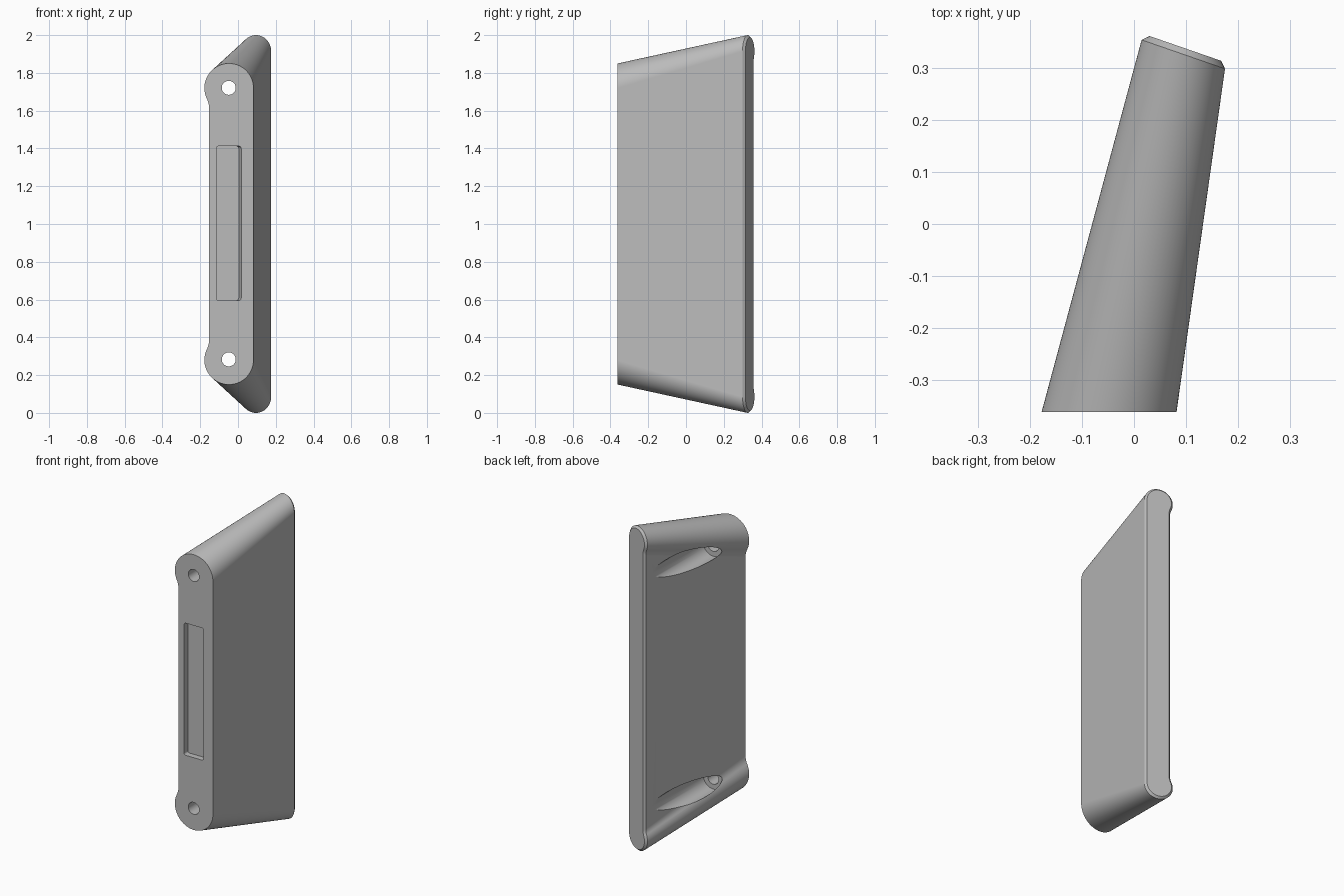
import bpy, bmesh, math
from mathutils import Vector

if "Cube" in bpy.data.objects:
    bpy.data.objects.remove(bpy.data.objects["Cube"])

grey = bpy.data.materials.new("plain_grey")
grey.use_nodes = True
colour = (0.5, 0.5, 0.5, 1)
grey.diffuse_color = colour
grey.node_tree.nodes["Principled BSDF"].inputs["Base Color"].default_value = colour


def make_object(name, bm):
    bmesh.ops.recalc_face_normals(bm, faces=bm.faces)
    mesh = bpy.data.meshes.new(name)
    bm.to_mesh(mesh)
    bm.free()
    mesh.materials.append(grey)
    obj = bpy.data.objects.new(name, mesh)
    bpy.context.collection.objects.link(obj)
    return obj


def arc(cx, cz, radius, start, end, steps):
    angles = [math.radians(start + (end - start) * i / steps) for i in range(steps + 1)]
    return [(cx + radius * math.cos(a), cz + radius * math.sin(a)) for a in angles]


# Upper half of the outline: round end, then a concave neck into the flat side
BULB = 206.2
half = arc(0, 0, 1, 0, BULB, 40) + arc(-1.67, -0.82, 0.86, BULB - 180, 0, 8)[1:]


def section(bm, centre, across, radius, half_height):
    upper = [(u * radius, half_height + w * radius) for u, w in half]
    outline = upper + [(u, -w) for u, w in reversed(upper)]
    return [bm.verts.new(centre + across * u + Vector((0, 0, 1 + w))) for u, w in outline]


# Body lofted from the upright front to the taller, slanted back with a chamfer
bm = bmesh.new()
slant = Vector((0.945, -0.327, 0))
outward = Vector((0.327, 0.945, 0))
back = Vector((0.095, 0.327, 0))
rings = [
    section(bm, Vector((-0.048, -0.362, 0)), Vector((1, 0, 0)), 0.13, 0.72),
    section(bm, back, slant, 0.085, 0.915),
    section(bm, back + outward * 0.012, slant, 0.073, 0.915),
]
for a, b in zip(rings, rings[1:]):
    for i in range(len(a)):
        j = (i + 1) % len(a)
        bm.faces.new((a[i], a[j], b[j], b[i]))
bm.faces.new(rings[0])
bm.faces.new(rings[-1])
body = make_object("wedge_body", bm)


def cut(cutter):
    mod = body.modifiers.new("cut", "BOOLEAN")
    mod.operation = "DIFFERENCE"
    mod.solver = "EXACT"
    mod.object = cutter
    bpy.context.view_layer.objects.active = body
    bpy.ops.object.modifier_apply(modifier=mod.name)
    bpy.data.objects.remove(cutter)


def bore(name, z, radius, y0, y1):
    bm = bmesh.new()
    bmesh.ops.create_cone(bm, cap_ends=True, segments=48, radius1=radius,
                          radius2=radius, depth=y1 - y0)
    obj = make_object(name, bm)
    for v in obj.data.vertices:
        x, y, h = v.co
        v.co = (x - 0.049, h + (y0 + y1) / 2, z - y)
    return obj


# Screw holes, with wide bores that break out of the slanted side
for z in (0.283, 1.721):
    cut(bore("screw_hole", z, 0.037, -0.5, 0.5))
    cut(bore("wide_bore", z, 0.067, -0.195, 0.6))

# Shallow front pocket with rounded corners and one drafted wall
bm = bmesh.new()
bmesh.ops.create_cube(bm, size=1)
for v in bm.verts:
    deep = v.co.y > 0
    right = 0.004 if deep else 0.018
    v.co = (right if v.co.x > 0 else -0.115, -0.325 if deep else -0.364,
            1.412 if v.co.z > 0 else 0.596)
edges = [e for e in bm.edges if abs(e.verts[0].co.y - e.verts[1].co.y) > 0.01]
bmesh.ops.bevel(bm, geom=edges, offset=0.012, segments=5, profile=0.5, affect="EDGES")
cut(make_object("front_pocket", bm))

# Smooth rounds and crisp rims
bpy.ops.object.select_all(action="DESELECT")
body.select_set(True)
bpy.context.view_layer.objects.active = body
bpy.ops.object.shade_smooth_by_angle(angle=math.radians(25))
weighted = body.modifiers.new("weighted_normals", "WEIGHTED_NORMAL")
weighted.keep_sharp = True
